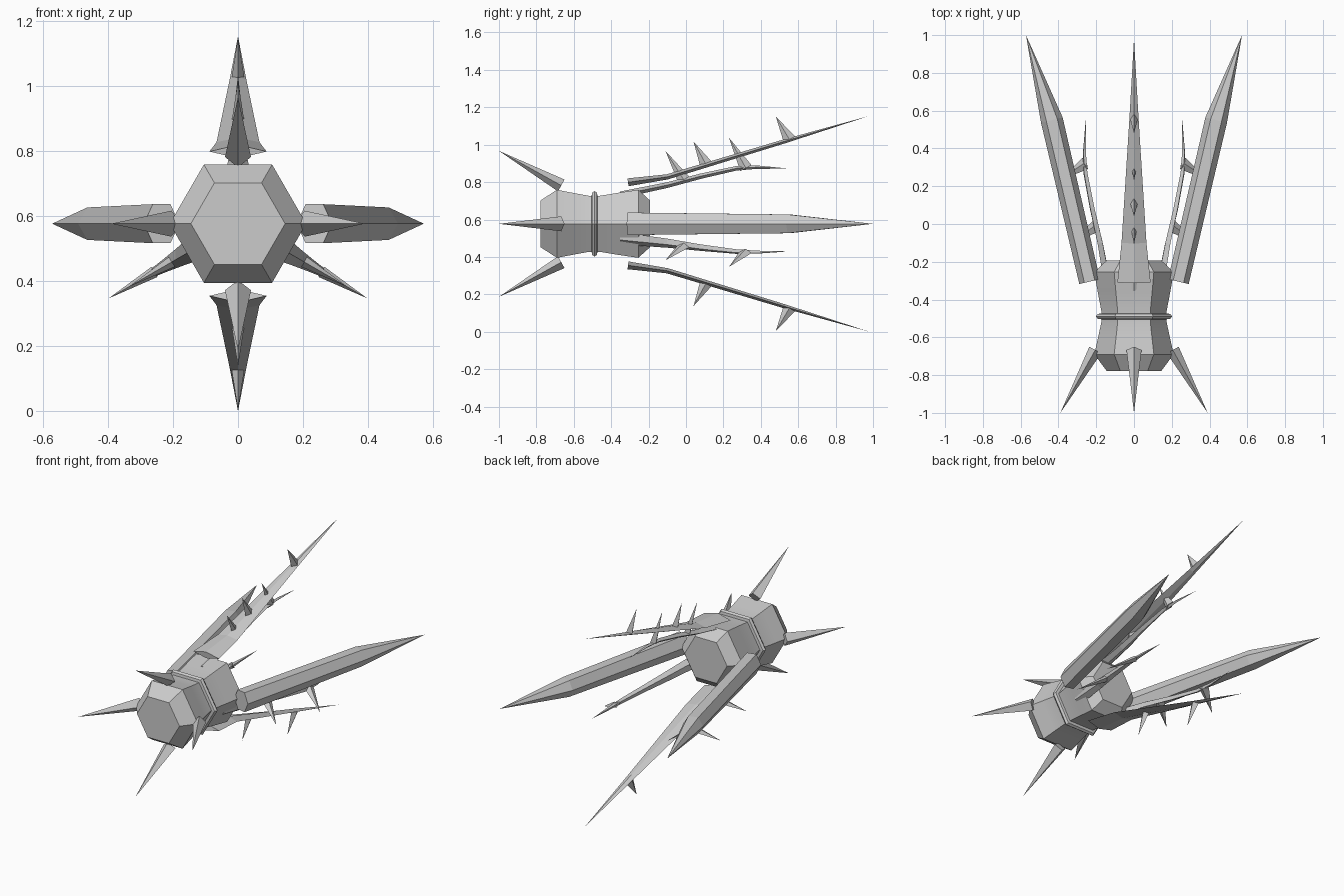
import bpy, bmesh, math
from mathutils import Vector

if "Cube" in bpy.data.objects:
    bpy.data.objects.remove(bpy.data.objects["Cube"])

CZ = 0.577  # height of the long axis
grey = bpy.data.materials.new("plain grey")
grey.diffuse_color = (0.6, 0.6, 0.6, 1)
grey.use_nodes = True
grey.node_tree.nodes["Principled BSDF"].inputs["Base Color"].default_value = grey.diffuse_color


def loft(name, angle, stations, sides=4):
    """Skin rings along a path in the (radius, y) plane turned by angle about the long axis.
    Each station: y, radius, half width in the plane, half width across it."""
    a = math.radians(angle)
    rad = Vector((math.cos(a), 0, math.sin(a)))
    tan = Vector((-math.sin(a), 0, math.cos(a)))
    fwd = Vector((0, 1, 0))
    top = max(math.sin(2 * math.pi * k / sides) for k in range(sides))
    bm = bmesh.new()
    rings = []
    for i, (y, r, h, w) in enumerate(stations):
        p, q = stations[max(i - 1, 0)], stations[min(i + 1, len(stations) - 1)]
        d = Vector((q[1] - p[1], q[0] - p[0])).normalized()
        n = rad * d.y - fwd * d.x
        c = rad * r + fwd * y + Vector((0, 0, CZ))
        ring = []
        for k in range(sides):
            t = 2 * math.pi * k / sides
            ring.append(bm.verts.new(c + n * h * math.cos(t) + tan * w * math.sin(t) / top))
        rings.append(ring)
    for r0, r1 in zip(rings, rings[1:]):
        for k in range(sides):
            j = (k + 1) % sides
            bm.faces.new((r0[k], r0[j], r1[j], r1[k]))
    bm.faces.new(rings[0])
    bm.faces.new(rings[-1])
    bmesh.ops.remove_doubles(bm, verts=bm.verts, dist=1e-5)  # close pointed ends
    bmesh.ops.recalc_face_normals(bm, faces=bm.faces)
    me = bpy.data.meshes.new(name)
    bm.to_mesh(me)
    bm.free()
    me.materials.append(grey)
    ob = bpy.data.objects.new(name, me)
    bpy.context.collection.objects.link(ob)
    return ob


def spike(name, angle, base, tip, h, w):
    return loft(name, angle, [(*base, h, w), (*tip, 0, 0)])


def hex_body(name, profile):
    s = math.sqrt(3) / 2
    return loft(name, 0, [(y, 0, r, r * s) for y, r in profile], 6)


# hexagonal hull with a pinched waist
hull = hex_body("hull", [(-0.777, 0.145), (-0.69, 0.21), (-0.6, 0.19), (-0.52, 0.173),
                         (-0.46, 0.173), (-0.36, 0.192), (-0.255, 0.21), (-0.193, 0.145)])
bpy.context.view_layer.objects.active = hull
hull.select_set(True)
bpy.ops.object.shade_smooth_by_angle(angle=math.radians(25))

# band around the waist
hex_body("waist_band", [(-0.505, 0.168), (-0.502, 0.192), (-0.489, 0.202),
                        (-0.476, 0.192), (-0.473, 0.168)])

# four front spikes
for ang in (0, 90, 180, 270):
    spike("front_spike", ang, (-0.667, 0.205), (-1.0, 0.39), 0.036, 0.04)

# two heavy six-sided side blades
for ang in (0, 180):
    loft("side_blade", ang, [(-0.305, 0.235, 0.056, 0.06), (0.55, 0.435, 0.059, 0.05),
                             (1.0, 0.572, 0, 0)], 6)

# flat upper and lower fins, with thorns
for ang in (90, 270):
    loft("fin", ang, [(-0.31, 0.222, 0.021, 0.088), (-0.1, 0.251, 0.014, 0.066),
                      (0.53, 0.442, 0.011, 0.026), (0.98, 0.577, 0, 0)])
    spike("fin_thorn", ang, (0.11, 0.312), (0.04, 0.44), 0.035, 0.02)
    spike("fin_thorn", ang, (0.555, 0.447), (0.48, 0.574), 0.035, 0.02)

# three slim curved arms, with thorns
for ang in (90, 210, 330):
    loft("curved_arm", ang, [(-0.35, 0.155, 0.018, 0.038), (-0.1, 0.207, 0.015, 0.028),
                             (0.08, 0.255, 0.014, 0.02), (0.27, 0.297, 0.012, 0.014),
                             (0.38, 0.303, 0.009, 0.009), (0.555, 0.295, 0, 0)])
    spike("arm_thorn", ang, (-0.01, 0.232), (-0.11, 0.39), 0.034, 0.018)
    spike("arm_thorn", ang, (0.32, 0.298), (0.23, 0.46), 0.034, 0.018)
